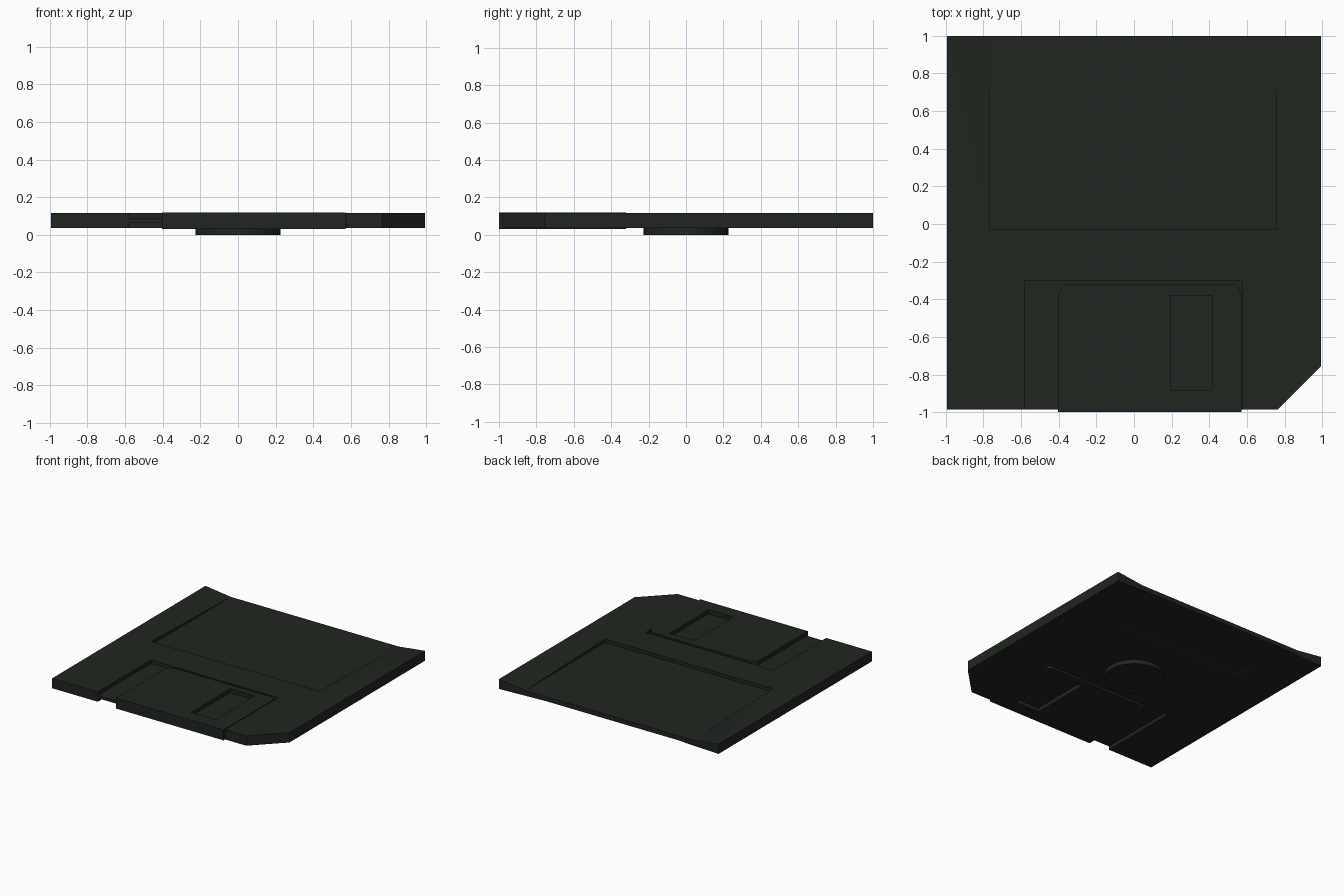
import bpy, bmesh, math

if "Cube" in bpy.data.objects:
    bpy.data.objects.remove(bpy.data.objects["Cube"])

TOP, BOT = 0.115, 0.035          # casing faces
WEB_TOP, WEB_BOT = 0.086, 0.064  # thin web under the sliding shutter

dark = bpy.data.materials.new("dark_plastic")
dark.diffuse_color = (0.014, 0.019, 0.014, 1)
dark.use_nodes = True
dark.node_tree.nodes["Principled BSDF"].inputs["Base Color"].default_value = dark.diffuse_color


def prism(name, base, height):
    """Extrude a closed outline of 3D points straight up (or down)."""
    bm = bmesh.new()
    face = bm.faces.new([bm.verts.new(p) for p in base])
    new = bmesh.ops.extrude_face_region(bm, geom=[face])["geom"]
    bmesh.ops.translate(bm, vec=(0, 0, height),
                        verts=[v for v in new if isinstance(v, bmesh.types.BMVert)])
    bmesh.ops.recalc_face_normals(bm, faces=bm.faces)
    mesh = bpy.data.meshes.new(name)
    bm.to_mesh(mesh)
    bm.free()
    obj = bpy.data.objects.new(name, mesh)
    bpy.context.collection.objects.link(obj)
    mesh.materials.append(dark)
    return obj


def box(name, x0, x1, y0, y1, z0, z1):
    return prism(name, [(x0, y0, z0), (x1, y0, z0), (x1, y1, z0), (x0, y1, z0)], z1 - z0)


def cut(obj, cutter):
    """Subtract the cutter and remove it."""
    cutter.hide_render = True
    mod = obj.modifiers.new("cut", "BOOLEAN")
    mod.operation, mod.solver, mod.object = "DIFFERENCE", "EXACT", cutter
    bpy.context.view_layer.objects.active = obj
    bpy.ops.object.modifier_apply(modifier=mod.name)
    bpy.data.objects.remove(cutter)


def label_recess(obj, x0, x1, y0, surface, depth, up):
    """Label pocket open at the back, its side rails sloping down to the back edge."""
    floor = surface - up * depth
    far = surface + up * 0.1
    cut(obj, box("label_cutter", x0, x1, y0, 1.2, min(floor, far), max(floor, far)))
    for x, corner in ((x0, -0.995), (x1, 0.995)):
        s = 1.05
        a = (x, y0, surface)
        b = (x + (corner - x) * s, y0 + (1 - y0) * s, surface)
        c = (x, y0 + (1 - y0) * s, surface - up * depth * s)
        cut(obj, prism("rail_cutter", [a, b, c], up * 0.1))


# Casing with one clipped corner
outline = [(-0.995, -0.985), (0.765, -0.985), (0.995, -0.755), (0.995, 1), (-0.995, 1)]
casing = prism("casing", [(x, y, BOT) for x, y in outline], TOP - BOT)

# Shutter pockets above and below the web
cut(casing, box("pocket_top", -0.58, 0.573, -1.2, -0.30, WEB_TOP, 0.3))
cut(casing, box("pocket_bottom", -0.58, 0.573, -1.2, -0.30, -0.2, WEB_BOT))

# Label pockets on both faces
label_recess(casing, -0.765, 0.755, -0.03, TOP, 0.029, 1)
label_recess(casing, -0.60, 0.57, 0.495, BOT, 0.014, -1)

# Sliding shutter: folded plate with rounded rear corners and a window
r, x0, x1, y1 = 0.06, -0.403, 0.57, -0.32
arc = [(r * math.cos(i * math.pi / 12), r * math.sin(i * math.pi / 12)) for i in range(7)]
profile = [(x0, -1), (x1, -1)]
profile += [(x1 - r + x, y1 - r + y) for x, y in arc]
profile += [(x0 + r - x, y1 - r + y) for x, y in reversed(arc)]
shutter = prism("shutter", [(x, y, 0.032) for x, y in profile], 0.086)
cut(shutter, box("shutter_gap", -0.6, 0.7, -0.985, 0, WEB_BOT, WEB_TOP))
cut(shutter, box("window_cutter", 0.195, 0.415, -0.885, -0.38, -0.1, 0.3))

# Drive hub underneath
ring = [(0.226 * math.cos(i * math.tau / 48), 0.226 * math.sin(i * math.tau / 48), 0)
        for i in range(48)]
hub = prism("drive_hub", ring, 0.04)
bpy.ops.object.select_all(action="DESELECT")
hub.select_set(True)
bpy.context.view_layer.objects.active = hub
bpy.ops.object.shade_smooth_by_angle(angle=math.radians(30))
